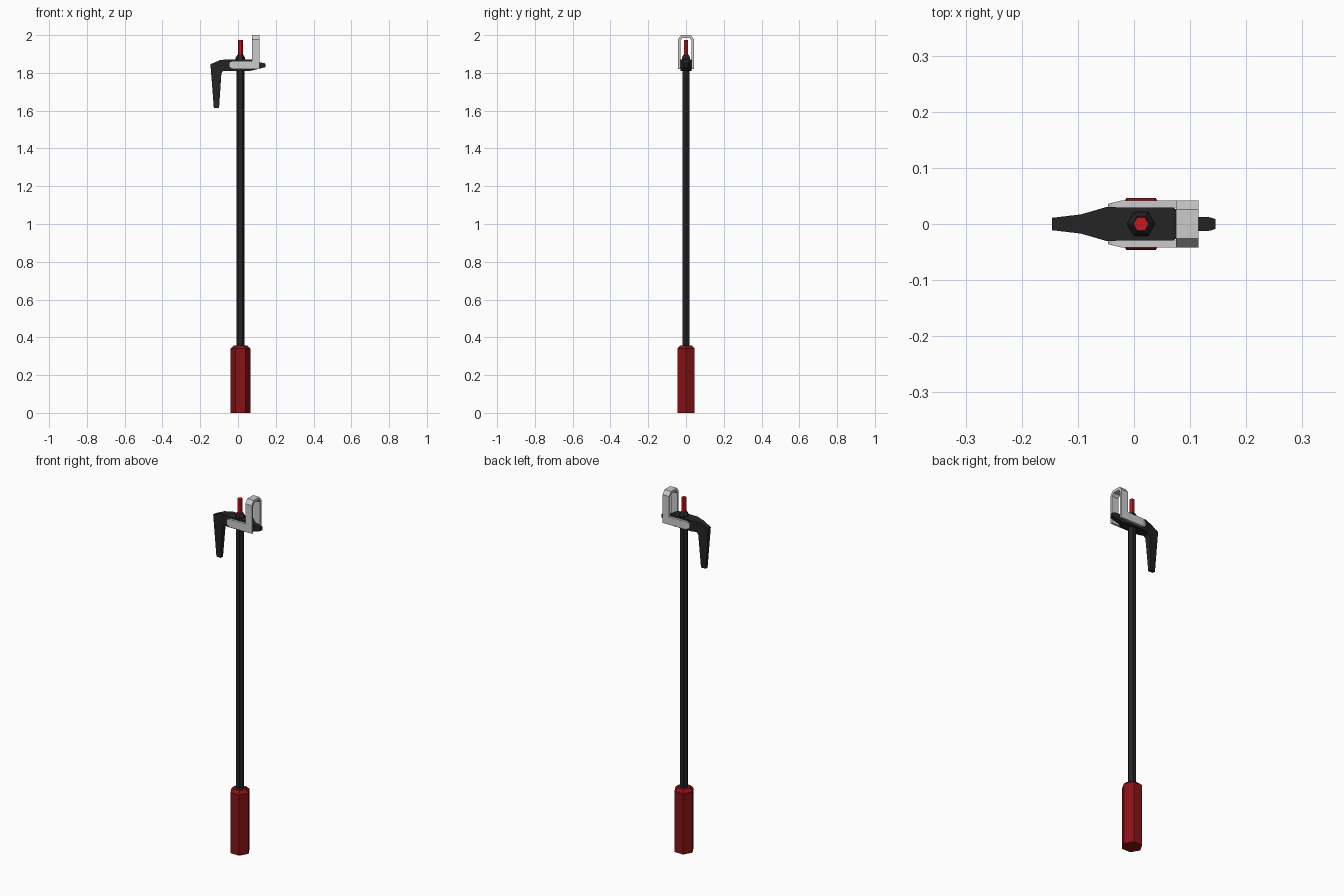
import bpy, bmesh
from math import cos, sin, pi

if "Cube" in bpy.data.objects:
    bpy.data.objects.remove(bpy.data.objects["Cube"])

CX = 0.0125  # pole axis

def mat(name, rgb):
    m = bpy.data.materials.new(name)
    m.diffuse_color = (*rgb, 1)
    m.use_nodes = True
    m.node_tree.nodes["Principled BSDF"].inputs["Base Color"].default_value = m.diffuse_color
    return m

BLACK = mat("black", (0.018, 0.018, 0.018))
DARK_RED = mat("dark_red", (0.25, 0.006, 0.008))
RED = mat("red", (0.6, 0.008, 0.012))

def loft(name, rings_list, material=None):
    """Join one or more lofts (lists of equal-length rings) into an object."""
    bm = bmesh.new()
    for rings in rings_list:
        vs = [[bm.verts.new(p) for p in r] for r in rings]
        n = len(vs[0])
        for a, b in zip(vs, vs[1:]):
            for i in range(n):
                j = (i + 1) % n
                bm.faces.new((a[i], a[j], b[j], b[i]))
        bm.faces.new(vs[0][::-1])
        bm.faces.new(vs[-1])
    bmesh.ops.recalc_face_normals(bm, faces=bm.faces)
    me = bpy.data.meshes.new(name)
    bm.to_mesh(me)
    bm.free()
    ob = bpy.data.objects.new(name, me)
    bpy.context.collection.objects.link(ob)
    if material:
        me.materials.append(material)
    return ob

def hex_rod(name, profile, material):
    """Six-sided rod from (radius, z) pairs."""
    rings = [[(CX + r * cos(i * pi / 3), r * sin(i * pi / 3), z) for i in range(6)]
             for r, z in profile]
    return loft(name, [rings], material)

# Pole parts
hex_rod("grip", [(0.053, 0), (0.053, 0.34), (0.036, 0.356)], DARK_RED)
hex_rod("pole", [(0.0215, 0.35), (0.0215, 1.82)], BLACK)
hex_rod("collar", [(0.025, 1.86), (0.025, 1.88), (0.015, 1.897)], BLACK)
hex_rod("tip_rod", [(0.0135, 1.88), (0.0135, 1.975)], RED)

# Clamp head with downward hook: (outer x, z, half width, inner x, z, half width)
stations = [
    (0.145, 1.849, 0.009, 0.145, 1.830, 0.009),
    (0.135, 1.853, 0.012, 0.135, 1.828, 0.012),
    (0.100, 1.856, 0.013, 0.085, 1.815, 0.013),
    (0.070, 1.872, 0.029, 0.065, 1.811, 0.027),
    (-0.050, 1.872, 0.030, -0.045, 1.811, 0.028),
    (-0.095, 1.868, 0.017, -0.078, 1.811, 0.018),
    (-0.146, 1.846, 0.011, -0.088, 1.797, 0.017),
    (-0.128, 1.615, 0.008, -0.100, 1.615, 0.010),
]
loft("hook_head", [[[(ox, -ow, oz), (ox, ow, oz), (ix, iw, iz), (ix, -iw, iz)]
                    for ox, oz, ow, ix, iz, iw in stations]], BLACK)

# Grey bracket: upright loop plus two side arms
half = [(0.042, 1.82), (0.042, 1.978), (0.026, 2.0)]
inner = [(0.019, 1.985), (0.030, 1.97), (0.030, 1.82)]
loop = (half + [(-y, z) for y, z in half[::-1]]
        + [(-y, z) for y, z in inner[::-1]] + inner)
upright = [[(x, y, z) for y, z in loop] for x in (0.075, 0.115)]
arm_stations = [(-0.046, 1.833, 1.851, 0.036), (-0.038, 1.824, 1.860, 0.038),
                (-0.022, 1.820, 1.864, 0.042), (0.075, 1.820, 1.864, 0.042)]
arms = [[[(x, s * 0.029, lo), (x, s * y, lo), (x, s * y, hi), (x, s * 0.029, hi)]
         for x, lo, hi, y in arm_stations] for s in (-1, 1)]
loft("bracket", [upright] + arms)
